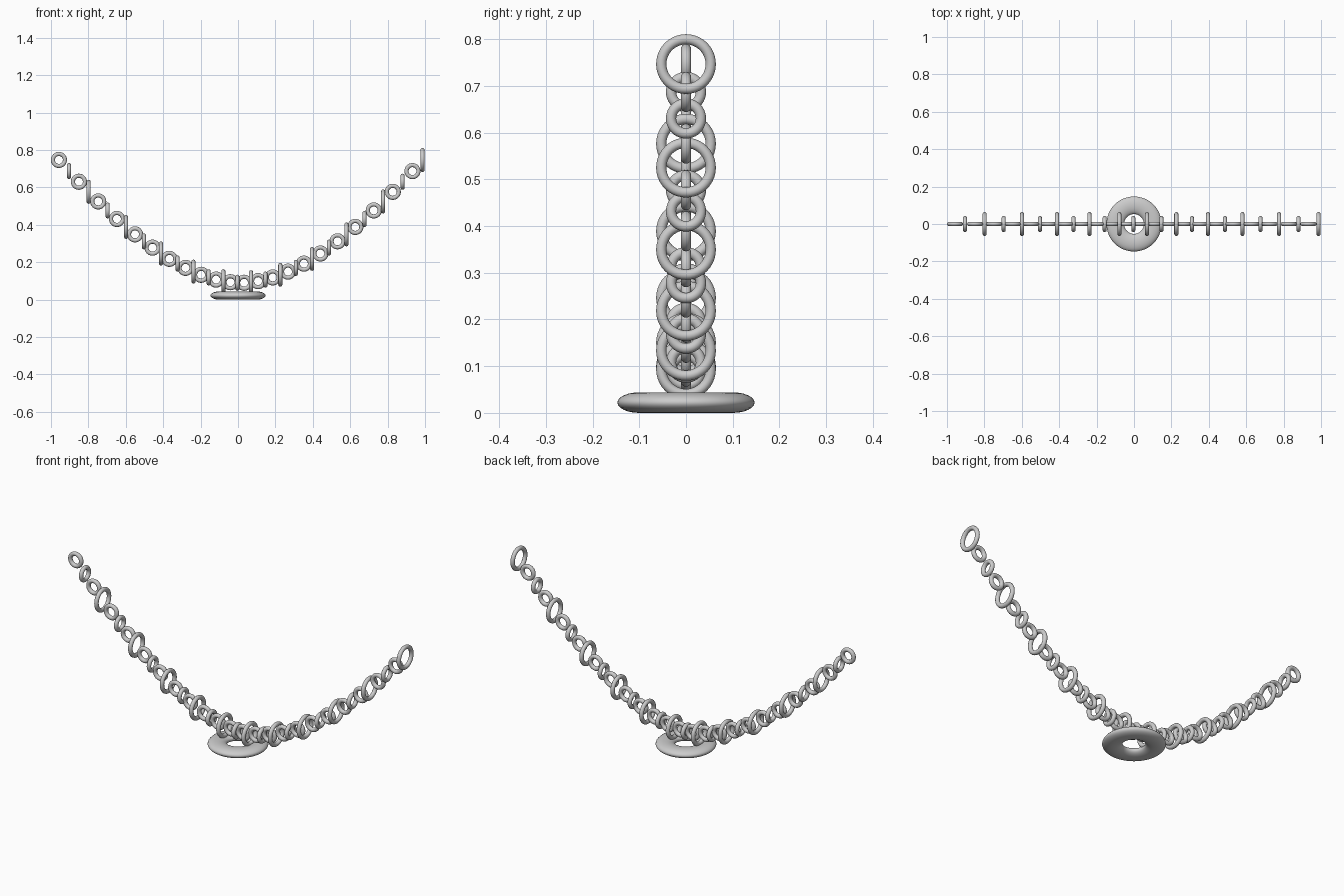
import bpy
from math import pi

if "Cube" in bpy.data.objects:
    bpy.data.objects.remove(bpy.data.objects["Cube"])

LINKS = 44


def ring(name, loc, major, minor, rot=(0, 0, 0), segs=(40, 16), squash=1.0):
    bpy.ops.mesh.primitive_torus_add(
        major_radius=major, minor_radius=minor,
        major_segments=segs[0], minor_segments=segs[1],
        location=loc, rotation=rot)
    ob = bpy.context.object
    ob.name = name
    ob.scale.z = squash
    bpy.ops.object.shade_smooth()
    return ob


# Hanging chain: spacing widens towards both ends, links alternate direction
for i in range(LINKS):
    u = 2 * i / (LINKS - 1) - 1
    x = 0.0145 + 0.972 * (0.8 * u + 0.2 * u * abs(u))
    z = 0.09 + 0.657 * u * u
    if i % 2 == 0:
        ring(f"front_link_{i:02d}", (x, 0, z), 0.032, 0.011, (pi / 2, 0, 0))
    elif i % 4 == 1:
        ring(f"small_cross_link_{i:02d}", (x, 0, z), 0.032, 0.011, (0, pi / 2, 0))
    else:
        ring(f"large_cross_link_{i:02d}", (x, 0, z), 0.053, 0.011, (0, pi / 2, 0))

# Flattened ring lying under the lowest point
ring("base_ring", (0, 0, 0.022), 0.1, 0.047, segs=(64, 24), squash=0.022 / 0.047)
